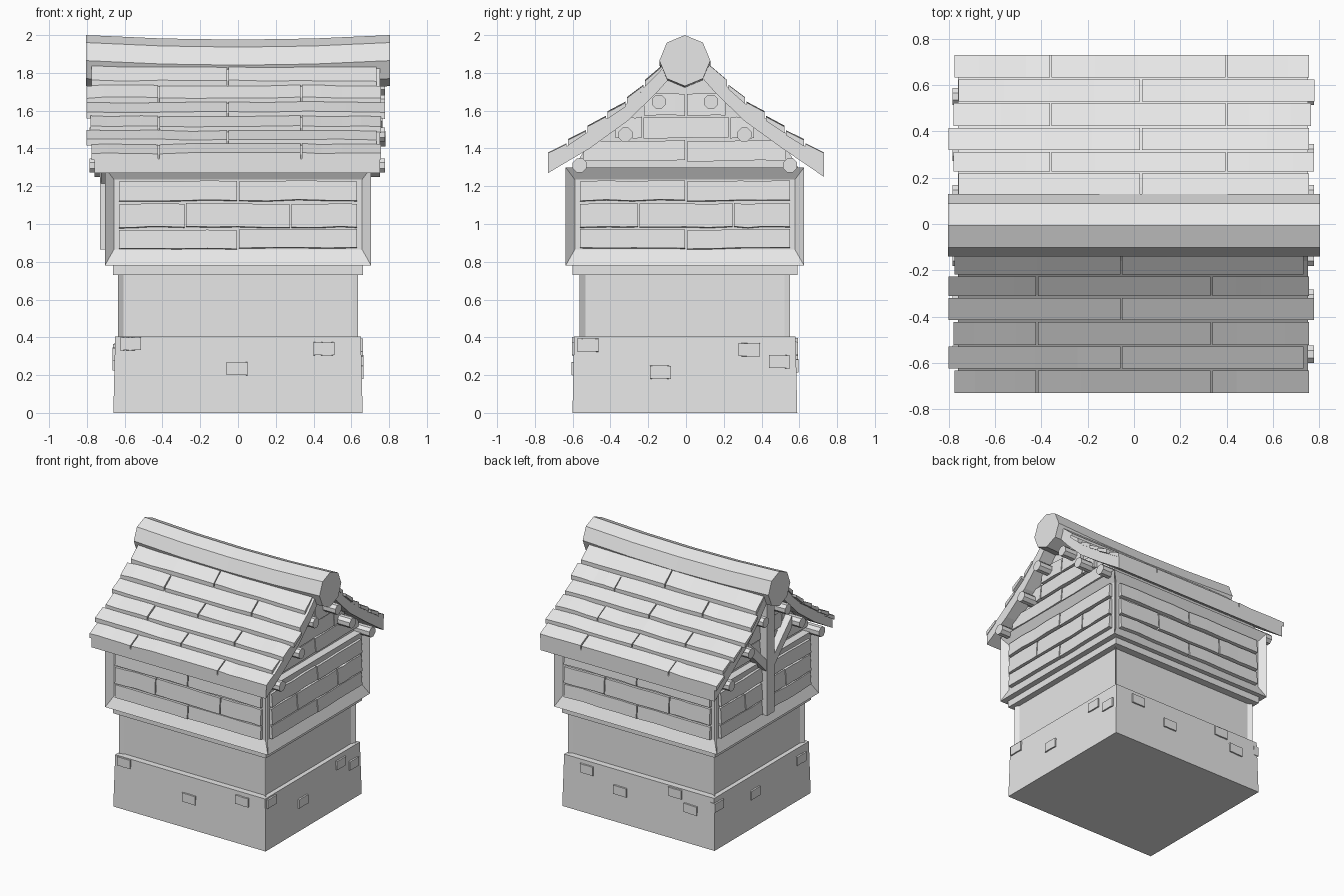
import bpy, bmesh, math, random
from mathutils import Vector

random.seed(4)
cube = bpy.data.objects.get("Cube")
if cube:
    bpy.data.objects.remove(cube, do_unlink=True)

GREY = (0.8, 0.8, 0.8, 1)
mat = bpy.data.materials.new("plain_grey")
mat.use_nodes = True
mat.diffuse_color = GREY
mat.node_tree.nodes["Principled BSDF"].inputs["Base Color"].default_value = GREY

CY = -0.006   # centre line of the walls


def finish(bm, name):
    bmesh.ops.recalc_face_normals(bm, faces=bm.faces)
    me = bpy.data.meshes.new(name)
    bm.to_mesh(me)
    bm.free()
    me.materials.append(mat)
    ob = bpy.data.objects.new(name, me)
    bpy.context.collection.objects.link(ob)
    return ob


def sweep(bm, prof, stations, axis="x"):
    """Sweep a profile (across, z) along x or y; a station is (pos, d_across, dz)."""
    rings = []
    for s, da, dz in stations:
        ring = []
        for a, z in prof:
            co = (s, a + da, z + dz) if axis == "x" else (a + da, s, z + dz)
            ring.append(bm.verts.new(co))
        rings.append(ring)
    n = len(prof)
    for r0, r1 in zip(rings, rings[1:]):
        for i in range(n):
            j = (i + 1) % n
            bm.faces.new((r0[i], r0[j], r1[j], r1[i]))
    bm.faces.new(rings[0])
    bm.faces.new(rings[-1])


def prism(name, prof, x0, x1):
    bm = bmesh.new()
    sweep(bm, prof, [(x0, 0, 0), (x1, 0, 0)])
    return finish(bm, name)


def row_of_boards(bm, prof, lo, hi, seams, axis="x", wobble=0.004, gap=0.004):
    """Lay boards end to end with slightly uneven edges."""
    ends = [lo] + seams + [hi]
    for a, b in zip(ends, ends[1:]):
        st = []
        for i in range(5):
            pos = a + gap + (b - a - 2 * gap) * i / 4
            st.append((pos, 0, random.uniform(-wobble, wobble)))
        sweep(bm, prof, st, axis)


def box_bm(hx, hy, z0, z1, top=1.0):
    bm = bmesh.new()
    bmesh.ops.create_cube(bm, size=2)
    for v in bm.verts:
        k = top if v.co.z > 0 else 1.0
        v.co = Vector((v.co.x * hx * k, v.co.y * hy * k + CY, z1 if v.co.z > 0 else z0))
    return bm


def framed_block(name, hx, hy, z0, z1, post, depth, in0, in1):
    """Block whose four sides are recessed between corner posts."""
    bm = box_bm(hx, hy, z0, z1)
    sides = [f for f in bm.faces if abs(f.normal.z) < 0.5]
    bmesh.ops.inset_individual(bm, faces=sides, thickness=post, depth=-depth)
    mid = (z0 + z1) / 2
    for f in sides:
        for v in f.verts:
            v.co.z = in0 if v.co.z < mid else in1
    return finish(bm, name)


# Stone base, recessed storey, ledge and framed upper storey
finish(box_bm(0.66, 0.595, 0, 0.405, 0.985), "stone_base")
framed_block("lower_storey", 0.635, 0.557, 0.40, 0.74, 0.042, 0.02, 0.40, 0.74)
finish(box_bm(0.662, 0.595, 0.73, 0.785), "ledge")
framed_block("upper_storey", 0.705, 0.631, 0.78, 1.30, 0.068, 0.04, 0.865, 1.235)

# Loose stones standing out of the base
STONES = {
    ("x", 1): [(-0.52, 0.36), (-0.135, 0.215), (0.335, 0.335), (0.495, 0.27)],
    ("x", -1): [(0.53, 0.33), (0.08, 0.26), (-0.49, 0.31)],
    ("y", -1): [(-0.57, 0.365), (-0.005, 0.235), (0.455, 0.34)],
    ("y", 1): [(0.45, 0.34), (0.16, 0.25), (-0.315, 0.36), (-0.45, 0.27)],
}
bm = bmesh.new()
for (side, sign), spots in STONES.items():
    for u, z in spots:
        face = (0.66 if side == "x" else 0.595) * (1 - 0.015 * z / 0.4)
        off = CY if side == "y" else 0
        a0, a1 = sign * (face - 0.03) + off, sign * (face + 0.011) + off
        prof = [(a0, z - 0.037), (a1, z - 0.034), (a1, z + 0.034), (a0, z + 0.037)]
        row_of_boards(bm, prof, u - 0.056, u + 0.056, [],
                      "y" if side == "x" else "x", 0.002, 0)
finish(bm, "base_stones")


# Wall boards in the recessed panels
def wall_boards(name, axis, sign, face, lo, hi, rows, seam):
    bm = bmesh.new()
    off = CY if axis == "x" else 0
    for i, (z0, z1) in enumerate(rows):
        prof = [(sign * d + off, z) for d, z in
                ((face - 0.045, z0), (face - 0.012, z0 + 0.004),
                 (face - 0.02, z1 - 0.008), (face - 0.045, z1 - 0.008))]
        row_of_boards(bm, prof, lo, hi, [-seam, seam] if i % 2 else [0.0], axis)
    finish(bm, name)


ROWS = [(0.868, 0.978), (0.98, 1.115), (1.122, 1.236)]
for sign, label in ((-1, "front"), (1, "back")):
    wall_boards(label + "_wall_boards", "x", sign, 0.631, -0.635, 0.635, ROWS, 0.28)
for sign, label in ((1, "left"), (-1, "right")):
    wall_boards(label + "_wall_boards", "y", sign, 0.705, CY - 0.56, CY + 0.56, ROWS, 0.25)

# Roof slope: height of the deck at a distance from the ridge
SLOPE = [(0.0, 1.95), (0.08, 1.875), (0.16, 1.785), (0.31, 1.64), (0.51, 1.495), (0.73, 1.345)]


def deck(y):
    for (y0, z0), (y1, z1) in zip(SLOPE, SLOPE[1:]):
        if y <= y1:
            return z0 + (z1 - z0) * (y - y0) / (y1 - y0)
    return SLOPE[-1][1]


# Gable walls with their boards
gable = [(-0.6, 1.29), (0.6, 1.29)]
gable += [(y, z - 0.06) for y, z in reversed(SLOPE[1:5])]
gable += [(-y, z - 0.06) for y, z in SLOPE[1:5]]
prism("gable_wall", gable, -0.645, 0.645)
for sign, label in ((1, "left"), (-1, "right")):
    bm = bmesh.new()
    for z0, z1, half, seams in ((1.335, 1.44, 0.54, [0.0]), (1.455, 1.565, 0.37, [-0.23, 0.23]),
                                (1.575, 1.69, 0.22, [0.0])):
        prof = [(sign * x, z) for x, z in ((0.63, z0), (0.675, z0), (0.665, z1), (0.63, z1))]
        row_of_boards(bm, prof, CY - half, CY + half, seams, "y")
    finish(bm, label + "_gable_boards")

# Roof decks and lapped shingle boards
EDGES = [0.73, 0.625, 0.522, 0.415, 0.312, 0.218, 0.11]
SPANS = {
    -1: [(-0.78, 0.76), (-0.805, 0.737), (-0.785, 0.76), (-0.805, 0.782), (-0.805, 0.76), (-0.78, 0.737)],
    1: [(-0.78, 0.76), (-0.762, 0.785), (-0.785, 0.77), (-0.805, 0.76), (-0.785, 0.783), (-0.762, 0.76)],
}
for sign, label, thick, odd, even in ((-1, "front", 0.075, [-0.055], [-0.42, 0.335]),
                                      (1, "back", 0.095, [0.03], [-0.36, 0.40])):
    prof = [(sign * y, z) for y, z in SLOPE]
    prof += [(sign * y, z - (thick if y > 0.6 else 0.095)) for y, z in reversed(SLOPE)]
    prism(label + "_roof_deck", prof, -0.76, 0.752)
    bm = bmesh.new()
    for i, (y0, y1) in enumerate(zip(EDGES, EDGES[1:])):
        y1 += 0.008
        prof = [(sign * y, z) for y, z in
                ((y0, deck(y0) - 0.004), (y0, deck(y0) + 0.03),
                 (y1, deck(y1) + 0.012), (y1, deck(y1) - 0.01))]
        lo, hi = SPANS[sign][i]
        row_of_boards(bm, prof, lo, hi, odd if i % 2 else even)
    finish(bm, label + "_shingles")


# Sagging ridge log and the round purlins under the roof
def ring(cy, cz, r, turn=0.0):
    return [(cy + r * math.sin(math.tau * i / 8 + turn), cz + r * math.cos(math.tau * i / 8 + turn))
            for i in range(8)]


bm = bmesh.new()
sweep(bm, ring(CY, 1.865, 0.135),
      [(x, 0, -0.024 * (1 - (x / 0.805) ** 2)) for x in (-0.805, -0.4, 0, 0.4, 0.805)])
finish(bm, "ridge_log")
for level, y, z in (("lower", 0.557, 1.31), ("middle", 0.315, 1.473), ("upper", 0.138, 1.647)):
    for sign, label in ((-1, "front"), (1, "back")):
        prism(f"{label}_{level}_purlin", ring(CY + sign * y, z, 0.04, math.pi / 8), -0.785, 0.778)

# Timber post with braces on the right gable
prism("gable_post", [(CY - 0.045, 0.865), (CY + 0.045, 0.865), (CY + 0.045, 1.77), (CY - 0.045, 1.77)],
      -0.73, -0.64)
for sign, label in ((-1, "front"), (1, "back")):
    prism(label + "_gable_brace",
          [(CY + sign * y, z) for y, z in ((0, 1.17), (0.27, 1.44), (0.27, 1.53), (0, 1.26))],
          -0.725, -0.64)
